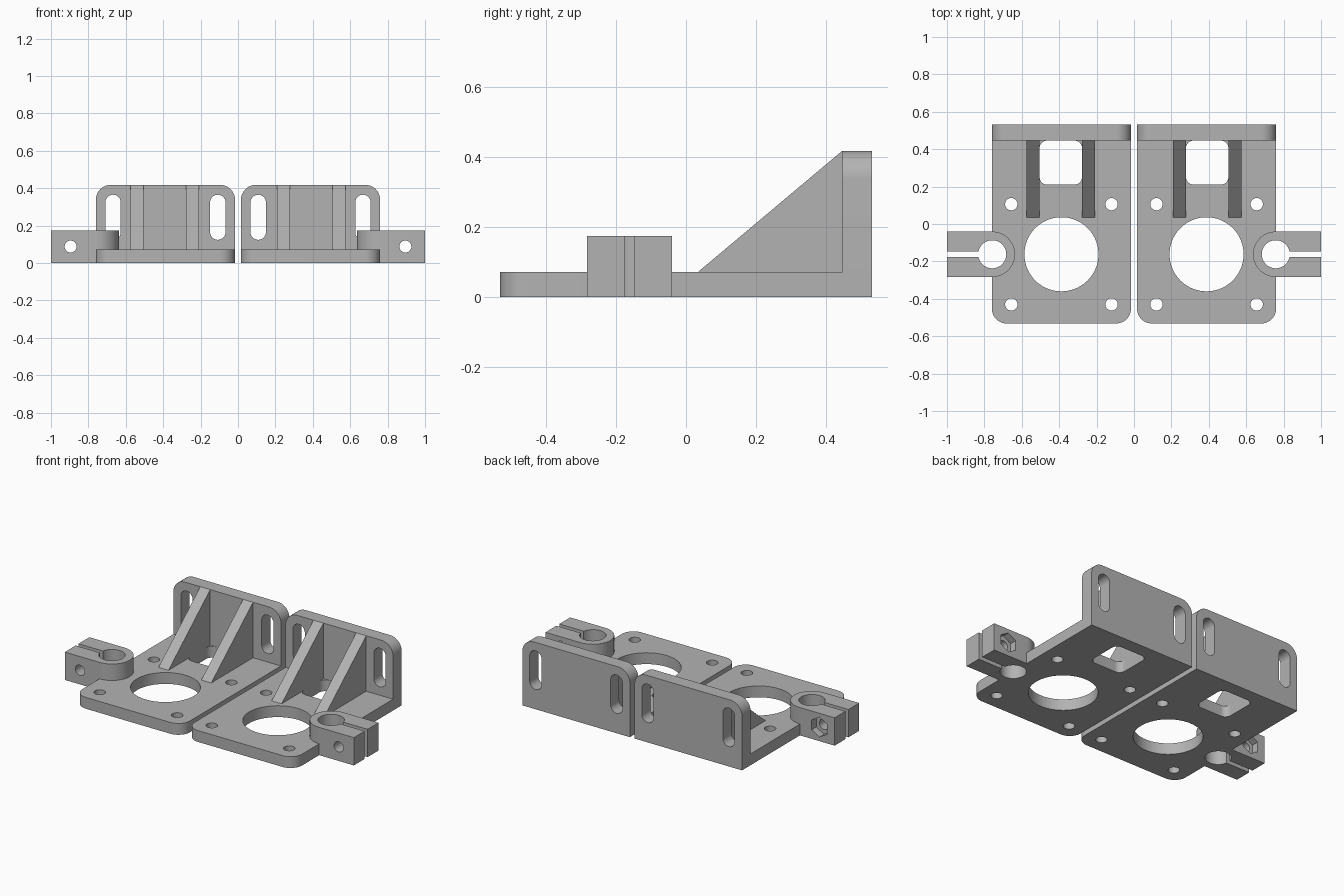
import bpy
import bmesh
from math import cos, sin, pi, radians
from mathutils import Matrix

if "Cube" in bpy.data.objects:
    bpy.data.objects.remove(bpy.data.objects["Cube"], do_unlink=True)

grey = bpy.data.materials.new("plain grey")
grey.use_nodes = True
grey.diffuse_color = (0.45, 0.45, 0.45, 1)
grey.node_tree.nodes["Principled BSDF"].inputs["Base Color"].default_value = grey.diffuse_color

# Main dimensions
X0, X1, Y0, Y1 = 0.016, 0.76, -0.532, 0.532
BASE, WALL_Y, TOP = 0.071, 0.447, 0.418
MID_X, MID_Y = 0.388, -0.162
CLAMP_X, CLAMP_R, CLAMP_H = 0.758, 0.1215, 0.174
BOLT_X, BOLT_Z = 0.895, 0.088


def rounded(u0, v0, u1, v1, radii, steps=12):
    """Rectangle outline with a radius for each corner, from lower left, anticlockwise."""
    corners = [(u0, v0, 1, 1), (u1, v0, -1, 1), (u1, v1, -1, -1), (u0, v1, 1, -1)]
    points = []
    for i, ((u, v, su, sv), r) in enumerate(zip(corners, radii)):
        if r == 0:
            points.append((u, v))
            continue
        for k in range(steps + 1):
            a = pi + (i + k / steps) * pi / 2
            points.append((u + su * r + r * cos(a), v + sv * r + r * sin(a)))
    return points


def circle(u, v, r, sides=48, turn=0.0):
    return [(u + r * cos(turn + 2 * pi * k / sides), v + r * sin(turn + 2 * pi * k / sides))
            for k in range(sides)]


def prism(name, outline, axis, low, high):
    """Extrude an outline along an axis between two levels."""
    place = {"x": lambda u, v, w: (w, u, v),
             "y": lambda u, v, w: (u, w, v),
             "z": lambda u, v, w: (u, v, w)}[axis]
    bm = bmesh.new()
    rings = [[bm.verts.new(place(u, v, w)) for u, v in outline] for w in (low, high)]
    n = len(outline)
    for ring in rings:
        bm.faces.new(ring)
    for i in range(n):
        j = (i + 1) % n
        bm.faces.new((rings[0][i], rings[0][j], rings[1][j], rings[1][i]))
    bmesh.ops.remove_doubles(bm, verts=bm.verts, dist=0.00001)
    bmesh.ops.recalc_face_normals(bm, faces=bm.faces)
    mesh = bpy.data.meshes.new(name)
    bm.to_mesh(mesh)
    bm.free()
    mesh.materials.append(grey)
    obj = bpy.data.objects.new(name, mesh)
    bpy.context.collection.objects.link(obj)
    return obj


def combine(obj, others, operation):
    """Apply booleans to an object and discard the helper solids."""
    for other in others:
        other.hide_render = True
        mod = obj.modifiers.new(operation, "BOOLEAN")
        mod.operation, mod.solver, mod.object = operation, "EXACT", other
    graph = bpy.context.evaluated_depsgraph_get()
    mesh = bpy.data.meshes.new_from_object(obj.evaluated_get(graph))
    obj.modifiers.clear()
    obj.data = mesh
    for other in others:
        bpy.data.objects.remove(other, do_unlink=True)


def clamp_solid(name, low, high):
    x = CLAMP_X - CLAMP_R
    outline = rounded(x, MID_Y - CLAMP_R, 1.0, MID_Y + CLAMP_R, (CLAMP_R, 0, 0, CLAMP_R), 20)
    return prism(name, outline, "z", low, high)


# Angle plate: flat base joined to an upright back wall
plate = prism("angle_plate", rounded(X0, Y0, X1, Y1, (0.08, 0.08, 0, 0)), "z", 0, BASE)
wall = prism("back_wall", rounded(X0, 0, X1, TOP, (0, 0, 0.08, 0.08)), "y", WALL_Y, Y1)
combine(plate, [wall], "UNION")

# Openings in the plate: motor hole, screw holes, window, wall slots, clamp seat
cutters = [prism("motor_hole", circle(MID_X, MID_Y, 0.198, 72), "z", -0.1, 0.2),
           prism("window", rounded(0.278, 0.211, 0.505, WALL_Y - 0.001, [0.04] * 4), "z", -0.1, 0.2),
           clamp_solid("clamp_seat", -0.1, 0.3)]
for sx in (-1, 1):
    for sy in (-1, 1):
        hole = circle(MID_X + sx * 0.268, MID_Y + sy * 0.268, 0.033, 32)
        cutters.append(prism("screw_hole", hole, "z", -0.1, 0.2))
    x = MID_X + sx * 0.28
    slot = rounded(x - 0.041, 0.124, x + 0.041, 0.365, [0.041] * 4)
    cutters.append(prism("wall_slot", slot, "y", 0.4, 0.6))
combine(plate, cutters, "DIFFERENCE")

# Triangular ribs between base and wall
wedge = [(0.034, BASE), (WALL_Y, BASE), (WALL_Y, TOP)]
inner_rib = prism("inner_rib", wedge, "x", 0.209, 0.278)
outer_rib = prism("outer_rib", wedge, "x", 0.505, 0.574)

# Split rod clamp with a cross bolt hole and a hexagonal nut pocket at the back
clamp = clamp_solid("rod_clamp", 0, CLAMP_H)
gap = rounded(CLAMP_X, MID_Y - 0.0145, 1.1, MID_Y + 0.0145, [0] * 4)
back = MID_Y + CLAMP_R
combine(clamp, [
    prism("rod_hole", circle(CLAMP_X, MID_Y, 0.075), "z", -0.1, 0.3),
    prism("clamp_gap", gap, "z", -0.1, 0.3),
    prism("bolt_hole", circle(BOLT_X, BOLT_Z, 0.032, 32), "y", -0.5, 0.2),
    prism("nut_pocket", circle(BOLT_X, BOLT_Z, 0.062, 6, pi / 6), "y", back - 0.045, 0.2),
], "DIFFERENCE")

# Mirror every part to make the opposite bracket
parts = [plate, inner_rib, outer_rib, clamp]
for part in list(parts):
    mesh = part.data.copy()
    mesh.transform(Matrix.Scale(-1, 4, (1, 0, 0)))
    mesh.flip_normals()
    twin = bpy.data.objects.new("right_" + part.name, mesh)
    part.name = "left_" + part.name
    bpy.context.collection.objects.link(twin)
    parts.append(twin)

# Smooth the round walls and keep edges sharp
bpy.ops.object.select_all(action="DESELECT")
for part in parts:
    part.select_set(True)
bpy.context.view_layer.objects.active = plate
bpy.ops.object.shade_smooth_by_angle(angle=radians(30))
